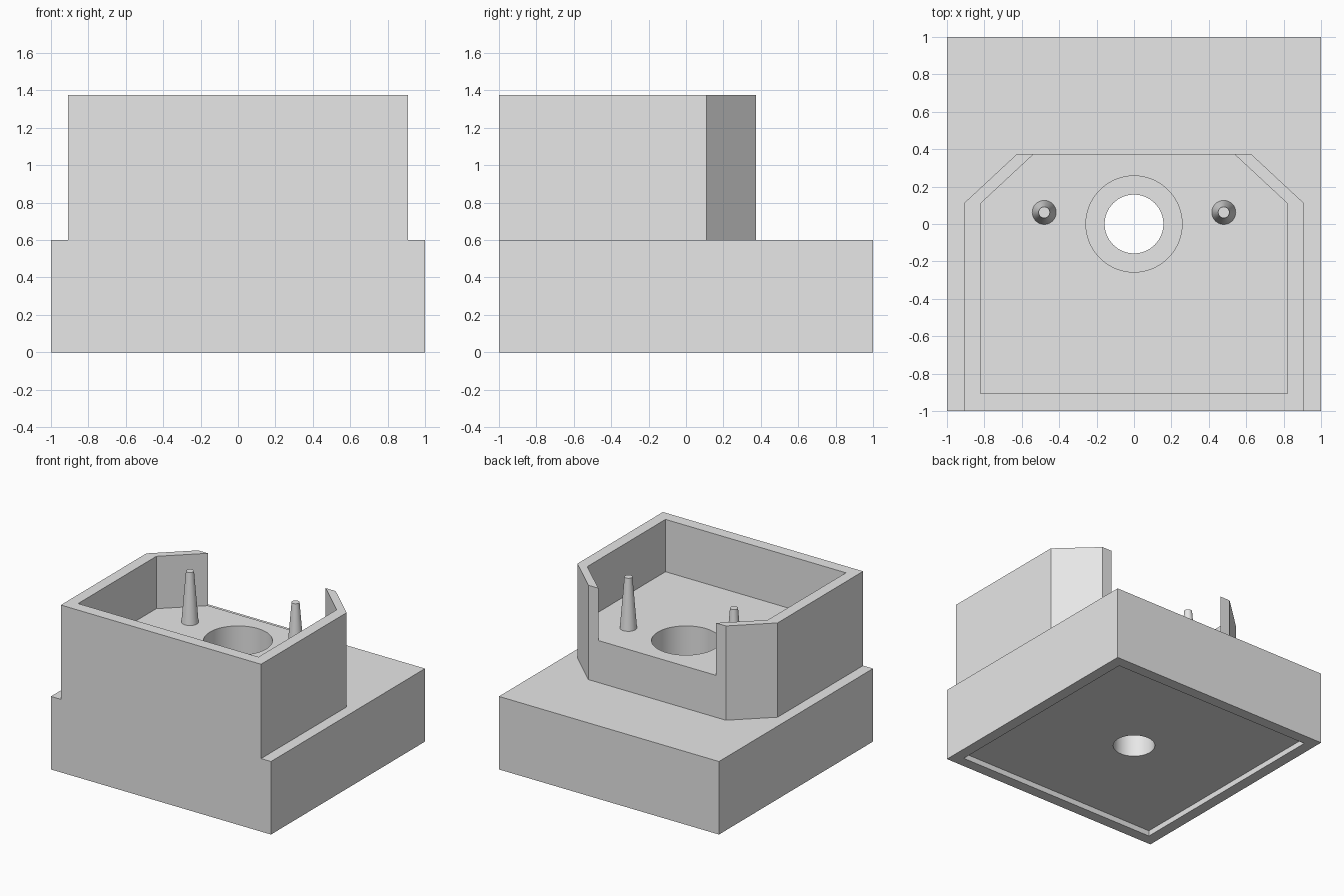
import bpy
import bmesh
import math

cube = bpy.data.objects.get("Cube")
if cube:
    bpy.data.objects.remove(cube, do_unlink=True)

grey = bpy.data.materials.new("plain_grey")
grey.use_nodes = True
grey.diffuse_color = (0.8, 0.8, 0.8, 1)
for node in grey.node_tree.nodes:
    if node.type == 'BSDF_PRINCIPLED':
        node.inputs["Base Color"].default_value = (0.8, 0.8, 0.8, 1)

BASE_TOP, FLOOR, WALL_TOP = 0.6, 0.945, 1.375
BACK = 0.375


def prism(name, outline, z0, z1):
    """Extrude a flat outline from z0 up to z1."""
    bm = bmesh.new()
    face = bm.faces.new([bm.verts.new((x, y, z0)) for x, y in outline])
    extruded = bmesh.ops.extrude_face_region(bm, geom=[face])["geom"]
    verts = [v for v in extruded if isinstance(v, bmesh.types.BMVert)]
    bmesh.ops.translate(bm, verts=verts, vec=(0, 0, z1 - z0))
    bmesh.ops.recalc_face_normals(bm, faces=bm.faces)
    mesh = bpy.data.meshes.new(name)
    bm.to_mesh(mesh)
    bm.free()
    mesh.materials.append(grey)
    obj = bpy.data.objects.new(name, mesh)
    bpy.context.collection.objects.link(obj)
    return obj


def square(half):
    return [(-half, -half), (half, -half), (half, half), (-half, half)]


def circle(radius, sides=64):
    steps = [2 * math.pi * i / sides for i in range(sides)]
    return [(radius * math.cos(a), radius * math.sin(a)) for a in steps]


def mirrored(right_half):
    return right_half + [(-x, y) for x, y in reversed(right_half)]


def combine(target, tool, operation):
    """Apply a boolean and discard the tool object."""
    mod = target.modifiers.new("boolean", 'BOOLEAN')
    mod.operation, mod.object, mod.solver = operation, tool, 'EXACT'
    bpy.context.view_layer.objects.active = target
    bpy.ops.object.modifier_apply(modifier=mod.name)
    bpy.data.objects.remove(tool, do_unlink=True)


def smooth(obj):
    bpy.ops.object.select_all(action='DESELECT')
    obj.select_set(True)
    bpy.context.view_layer.objects.active = obj
    bpy.ops.object.shade_smooth_by_angle(angle=math.radians(30))


# Square base with the chamfered box standing flush with its front
housing = prism("housing", square(1), 0, BASE_TOP)
box = mirrored([(0.91, -1), (0.91, 0.11), (0.625, BACK)])
combine(housing, prism("box", box, 0.3, WALL_TOP), 'UNION')

# Open tray, with a gap through the back wall
tray = mirrored([(0.82, -0.905), (0.82, 0.11), (0.535, BACK), (0.535, 0.6)])
combine(housing, prism("tray_cutter", tray, FLOOR, 1.6), 'DIFFERENCE')

# Shallow recess underneath, then the stepped centre hole
combine(housing, prism("recess_cutter", square(0.91), -0.2, 0.045), 'DIFFERENCE')
combine(housing, prism("wide_hole_cutter", circle(0.257), 0.45, 1.2), 'DIFFERENCE')
combine(housing, prism("narrow_hole_cutter", circle(0.157), -0.2, 0.7), 'DIFFERENCE')
smooth(housing)

# Tapered pins on the tray floor
pin_bottom, pin_top = FLOOR - 0.01, 1.365
for side, x in (("left", 0.48), ("right", -0.48)):
    bpy.ops.mesh.primitive_cone_add(
        vertices=32, radius1=0.065, radius2=0.03, depth=pin_top - pin_bottom,
        location=(x, 0.062, (pin_bottom + pin_top) / 2))
    pin = bpy.context.object
    pin.name = side + "_pin"
    pin.data.materials.append(grey)
    smooth(pin)
